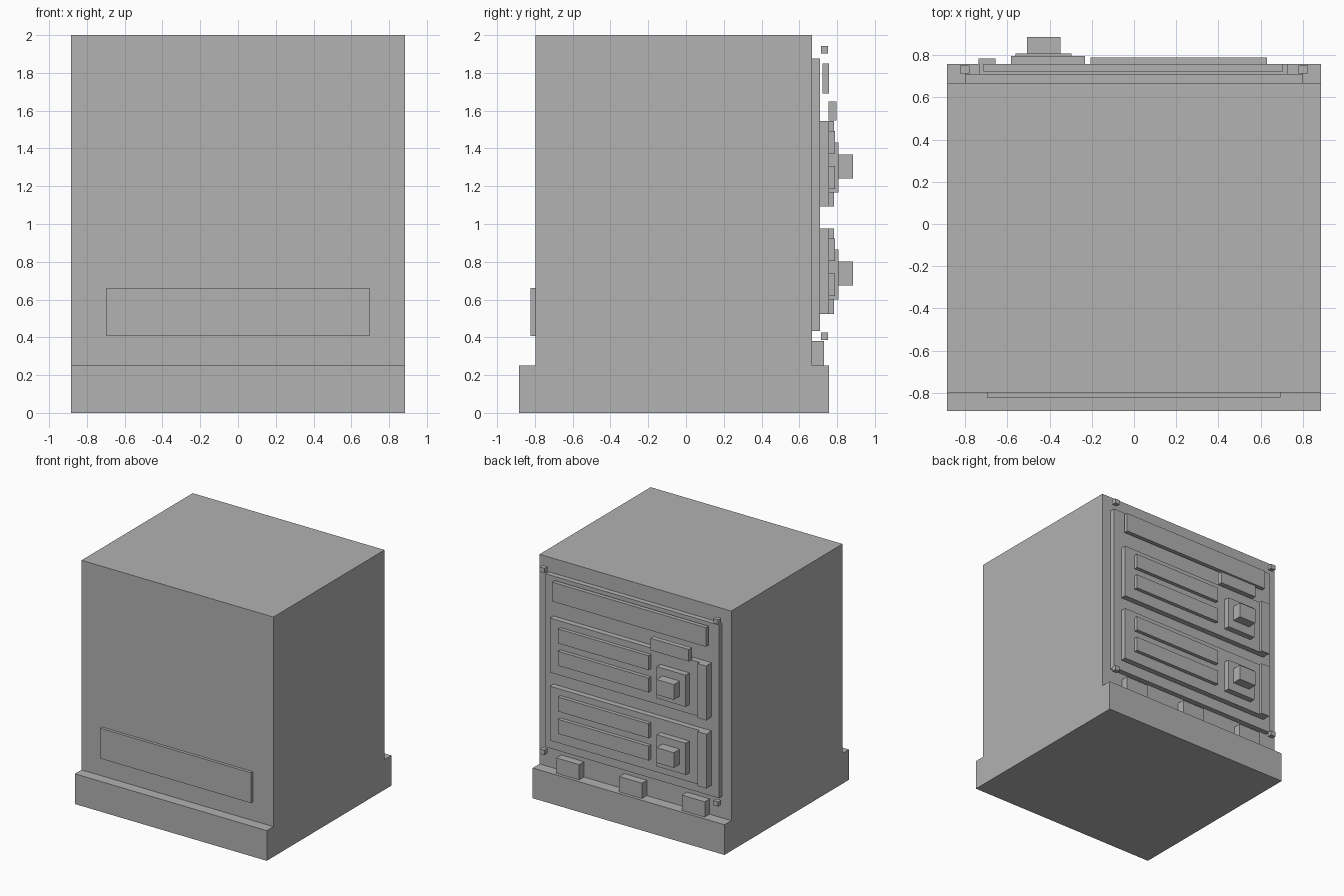
import bpy
import bmesh

if "Cube" in bpy.data.objects:
    bpy.data.objects.remove(bpy.data.objects["Cube"])

grey = bpy.data.materials.new("plain grey")
grey.diffuse_color = (0.445, 0.445, 0.445, 1)
grey.use_nodes = True
grey.node_tree.nodes["Principled BSDF"].inputs["Base Color"].default_value = grey.diffuse_color


def add_mesh(name, bm):
    bmesh.ops.recalc_face_normals(bm, faces=bm.faces[:])
    mesh = bpy.data.meshes.new(name)
    bm.to_mesh(mesh)
    bm.free()
    mesh.materials.append(grey)
    obj = bpy.data.objects.new(name, mesh)
    bpy.context.collection.objects.link(obj)
    return obj


def box(name, x, y, z):
    """Box from (min, max) ranges on each axis."""
    bm = bmesh.new()
    bmesh.ops.create_cube(bm, size=1)
    for v in bm.verts:
        for i, (lo, hi) in enumerate((x, y, z)):
            v.co[i] = hi if v.co[i] > 0 else lo
    return add_mesh(name, bm)


# Cabinet body with its stepped plinth, one side profile extruded across x
W = 0.885
profile = [(-0.885, 0), (0.757, 0), (0.757, 0.252), (0.667, 0.252),
           (0.667, 2), (-0.798, 2), (-0.798, 0.252), (-0.885, 0.252)]
bm = bmesh.new()
face = bm.faces.new([bm.verts.new((-W, y, z)) for y, z in profile])
side = bmesh.ops.extrude_face_region(bm, geom=[face])
for v in side["geom"]:
    if isinstance(v, bmesh.types.BMVert):
        v.co.x = W
add_mesh("cabinet_body", bm)

# Front plate
box("front_plate", (-0.697, 0.695), (-0.823, -0.798), (0.407, 0.66))

# Rear panel and the header plate at its top
box("rear_panel", (-0.80, 0.80), (0.667, 0.71), (0.433, 1.877))
box("header_plate", (-0.713, 0.706), (0.722, 0.757), (1.69, 1.85))

# Corner studs around the rear panel
for sx in (-1, 1):
    for z in (0.405, 1.923):
        cx = sx * 0.802
        box("corner_stud", (cx - 0.022, cx + 0.022), (0.714, 0.752),
            (z - 0.02, z + 0.02))

# Two identical equipment modules, placed by their bottom height
for label, z0 in (("lower", 0.524), ("upper", 1.092)):
    box(label + "_module", (-0.733, 0.727), (0.71, 0.757), (z0, z0 + 0.453))
    box(label + "_side_strip", (-0.737, -0.656), (0.757, 0.783), (z0, z0 + 0.453))
    for dz in (0.094, 0.28):
        box(label + "_bar", (-0.206, 0.63), (0.757, 0.788),
            (z0 + dz, z0 + dz + 0.12))
    box(label + "_knob_plate", (-0.562, -0.295), (0.757, 0.807),
        (z0 + 0.076, z0 + 0.34))
    box(label + "_knob", (-0.507, -0.347), (0.807, 0.885),
        (z0 + 0.15, z0 + 0.277))

# Tab above the upper module
box("upper_tab", (-0.583, -0.232), (0.755, 0.797), (1.548, 1.648))

# Blocks resting on the rear ledge
for cx in (-0.58, 0, 0.58):
    box("ledge_block", (cx - 0.105, cx + 0.105), (0.667, 0.731), (0.252, 0.38))
